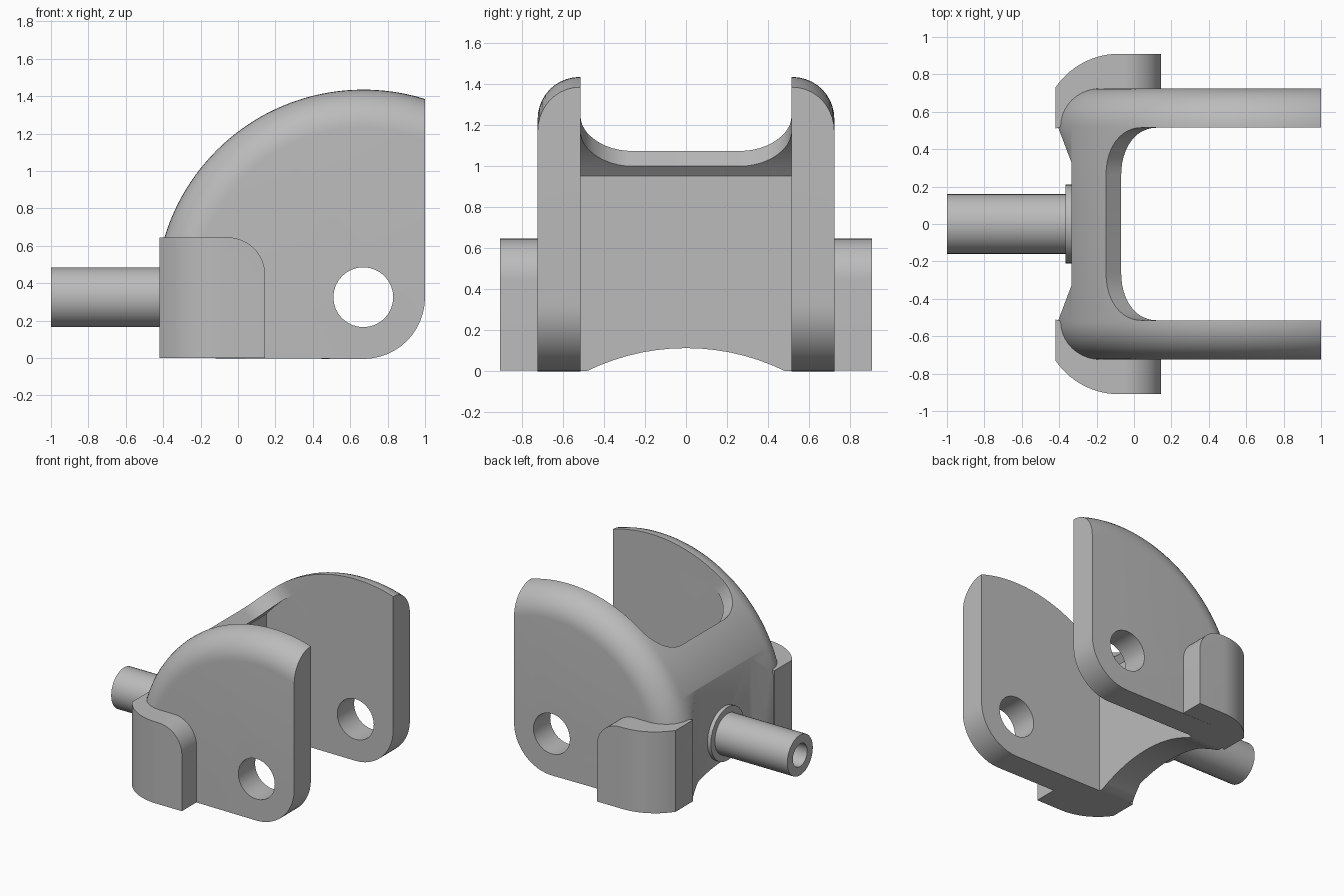
import bpy, bmesh
from math import sin, cos, asin, acos, pi, radians
from mathutils import Matrix, Vector

if "Cube" in bpy.data.objects:
    bpy.data.objects.remove(bpy.data.objects["Cube"])

grey = bpy.data.materials.new("plain_grey")
grey.use_nodes = True
grey.diffuse_color = (0.5, 0.5, 0.5, 1)
grey.node_tree.nodes["Principled BSDF"].inputs["Base Color"].default_value = (0.5, 0.5, 0.5, 1)

CX, CZ = 0.67, 0.325        # pivot hole centre
R = 1.11                    # outer arc radius
WIDTH, INNER = 0.725, 0.515  # outer and inner plate faces
ROUND = 0.205               # rounding of the outer arc edge
BACK = -0.42                # rearmost face of body and lugs


def finish(name, bm):
    bmesh.ops.recalc_face_normals(bm, faces=bm.faces)
    mesh = bpy.data.meshes.new(name)
    bm.to_mesh(mesh)
    bm.free()
    mesh.materials.append(grey)
    ob = bpy.data.objects.new(name, mesh)
    bpy.context.collection.objects.link(ob)
    return ob


def loft(rings):
    """Closed solid through rings of equal length."""
    bm = bmesh.new()
    loops = [[bm.verts.new(p) for p in ring] for ring in rings]
    n = len(loops[0])
    for a, b in zip(loops, loops[1:]):
        for i in range(n):
            j = (i + 1) % n
            bm.faces.new((a[i], a[j], b[j], b[i]))
    bm.faces.new(loops[0])
    bm.faces.new(loops[-1])
    return bm


def prism(pts, place, lo, hi):
    return loft([[place(a, b, d) for a, b in pts] for d in (lo, hi)])


def arc(cx, cy, r, start, end, n):
    return [(cx + r * cos(start + (end - start) * i / n),
             cy + r * sin(start + (end - start) * i / n)) for i in range(n + 1)]


def along_y(x, z, y):
    return (x, y, z)


def along_z(x, y, z):
    return (x, y, z)


def along_x(y, z, x):
    return (x, y, z)


def select_only(ob):
    bpy.ops.object.select_all(action='DESELECT')
    ob.select_set(True)
    bpy.context.view_layer.objects.active = ob


def cut(ob, bm):
    cutter = finish("cutter", bm)
    cutter.hide_render = True
    mod = ob.modifiers.new("cut", 'BOOLEAN')
    mod.operation = 'DIFFERENCE'
    mod.solver = 'EXACT'
    mod.object = cutter
    select_only(ob)
    bpy.ops.object.modifier_apply(modifier=mod.name)
    bpy.data.objects.remove(cutter)


def smooth(ob):
    select_only(ob)
    bpy.ops.object.shade_smooth_by_angle(angle=radians(30))


# Yoke: quarter-round block with rounded outer edges
def side_profile(inset):
    r = R - inset
    pts = arc(CX, CZ, r, acos((1 - CX) / r), pi + asin(CZ / r), 56)
    pts = [(max(x, BACK), max(z, 0)) for x, z in pts]
    return pts + arc(CX, CZ, 1 - CX, -pi / 2, 0, 12)[:-1] + [(1, CZ)]


steps = [i * pi / 20 for i in range(11)]
half = [(WIDTH - ROUND + ROUND * sin(t), ROUND * (1 - cos(t))) for t in steps]
sections = [(-y, d) for y, d in reversed(half)] + half
# keep the lower corner exactly on the base plane
yoke = finish("yoke", loft([[(x, y, z) for x, z in side_profile(d)] for y, d in sections]))

# Cavity between the plates, with a vertical rear wall under a curved shell
WALL, SHELL = -0.11, 1.0
cavity = [(WALL, -0.2)] + arc(CX, CZ, SHELL, acos((WALL - CX) / SHELL), radians(55), 40)
cavity += [(1.5, 1.0), (1.5, -0.2)]
cut(yoke, prism(cavity, along_y, -INNER, INNER))

# Round-cornered opening through the shell, cut along a radial direction
A = radians(137.6)
u, v = Vector((cos(A), 0, sin(A))), Vector((sin(A), 0, -cos(A)))
C = 0.25
slot = arc(C, -INNER + C, C, 3 * pi / 2, pi, 12) + arc(C, INNER - C, C, pi, pi / 2, 12)
slot += [(1.5, INNER), (1.5, -INNER)]
cut(yoke, prism(slot, lambda a, b, d: Vector((CX, 0, CZ)) + v * a + u * d + Vector((0, b, 0)), 0.3, 1.5))

# Flat rear seat with flared sides
flare = [(-0.335, -0.33), (-0.335, 0.33), (-0.405, INNER), (-0.7, INNER),
         (-0.7, -INNER), (-0.405, -INNER)]
cut(yoke, prism(flare, along_z, -0.2, 1.3))

# Arched underside of the web and the pivot holes
cut(yoke, prism(arc(0, -0.99, 1.1, 0, 2 * pi, 96)[:-1], along_x, -0.8, 0.2))
cut(yoke, prism(arc(CX, CZ, 0.16, 0, 2 * pi, 32)[:-1], along_y, -1, 1))
smooth(yoke)

# Side lugs, mirrored across y
TOP, FRONT, OUT, BEND = 0.645, 0.145, 0.91, 0.41
for name, s in (("left_lug", 1), ("right_lug", -1)):
    curve = arc(-0.08, OUT - BEND, BEND, pi / 2, pi - asin(0.23 / BEND), 14)
    plan = [(FRONT, 0.52), (FRONT, OUT)] + curve[:-1] + [(BACK, 0.73), (BACK, 0.51), (-0.39, 0.52)]
    bm = prism([(x, s * y) for x, y in plan], along_z, 0, TOP)
    bmesh.ops.recalc_face_normals(bm, faces=bm.faces)
    edge = [e for e in bm.edges
            if all(abs(w.co.x - FRONT) < 1e-4 and abs(w.co.z - TOP) < 1e-4 for w in e.verts)]
    bmesh.ops.bevel(bm, geom=edge, offset=0.2, segments=12, profile=0.5, affect='EDGES')
    smooth(finish(name, bm))

# Rear pin with a blind bore, and its collar
pin = finish("rear_pin", prism(arc(0, CZ, 0.16, 0, 2 * pi, 40)[:-1], along_x, -1, -0.3))
cut(pin, prism(arc(0, CZ, 0.09, 0, 2 * pi, 32)[:-1], along_x, -1.1, -0.5))
smooth(pin)
smooth(finish("pin_collar", prism(arc(0, CZ, 0.21, 0, 2 * pi, 40)[:-1], along_x, -0.365, -0.3)))
